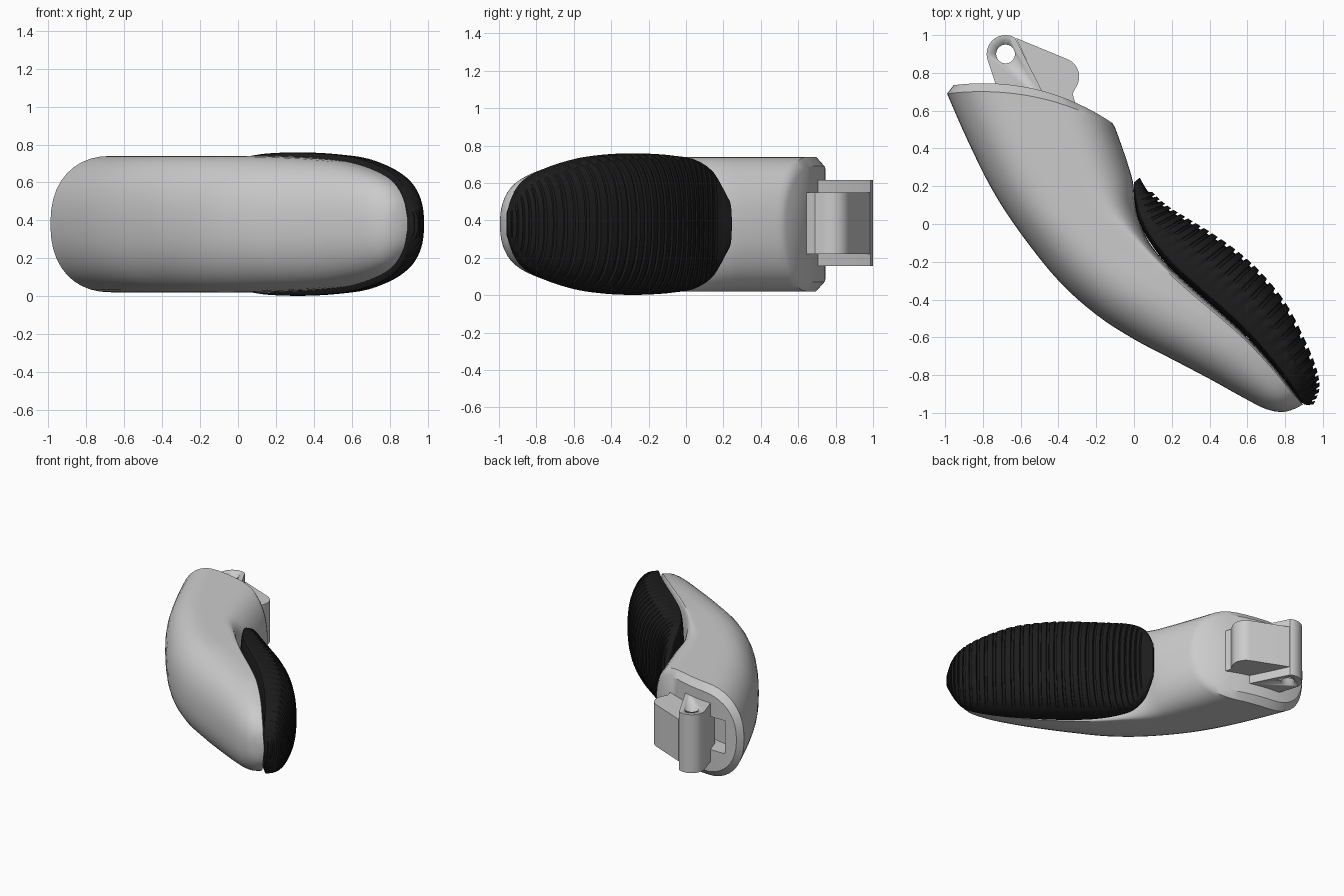
import bpy, bmesh
from math import sin, cos, pi, radians
from mathutils import Vector

if "Cube" in bpy.data.objects:
    bpy.data.objects.remove(bpy.data.objects["Cube"])

ZC = 0.38          # mid height of the whole model
N_ARC, N_FLAT = 10, 6


def interp(rows, t):
    """Catmull-Rom interpolation through a table of station rows."""
    i = min(int(t), len(rows) - 2)
    f = t - i
    p0, p1, p2, p3 = (rows[min(max(k, 0), len(rows) - 1)] for k in (i - 1, i, i + 1, i + 2))
    return [0.5 * (2 * b + (c - a) * f + (2 * a - 5 * b + 4 * c - d) * f * f
                   + (3 * b - a - 3 * c + d) * f ** 3) for a, b, c, d in zip(p0, p1, p2, p3)]


def section(row, amp=0.0, n=2.3):
    """Oval ring between a back point and a palm point with separately rounded sides."""
    lx, ly, rx, ry, h, fa, fb, bulge = row
    L, d = Vector((lx, ly)), Vector((rx - lx, ry - ly))
    w = d.length
    d.normalize()
    up = Vector((-d.y, d.x))
    a, b = max(fa, 0.02) * w, max(fb, 0.02) * w + amp
    w += amp
    e = 2 / n
    half = []
    for k in range(N_ARC + 1):
        t = pi / 2 * k / N_ARC
        half.append((a - a * max(cos(t), 0) ** e, h * sin(t) ** e))
    for k in range(1, N_FLAT):
        half.append((a + (w - b - a) * k / N_FLAT, h))
    for k in range(N_ARC + 1):
        t = pi / 2 * (1 - k / N_ARC)
        half.append((w - b + b * max(cos(t), 0) ** e, h * max(sin(t), 0) ** e))
    ring = half + [(u, -z) for u, z in half[-2:0:-1]]
    pts = []
    for u, z in ring:
        q = u / w
        p = L + d * u + up * (bulge * 4 * q * (1 - q))
        pts.append((p.x, p.y, ZC + z))
    return pts


def finish(bm, name, angle=35):
    bmesh.ops.recalc_face_normals(bm, faces=bm.faces)
    me = bpy.data.meshes.new(name)
    bm.to_mesh(me)
    bm.free()
    ob = bpy.data.objects.new(name, me)
    bpy.context.collection.objects.link(ob)
    bpy.ops.object.select_all(action='DESELECT')
    ob.select_set(True)
    bpy.context.view_layer.objects.active = ob
    if angle:
        bpy.ops.object.shade_smooth_by_angle(angle=radians(angle))
    return ob


def loft(name, rings):
    bm = bmesh.new()
    vr = [[bm.verts.new(p) for p in r] for r in rings]
    n = len(vr[0])
    for r, s in zip(vr, vr[1:]):
        for i in range(n):
            bm.faces.new((r[i], r[(i + 1) % n], s[(i + 1) % n], s[i]))
    for r in (vr[0], vr[-1]):          # caps made of strips joining top and bottom
        for i in range(n // 2):
            q = [r[i], r[i + 1], r[-(i + 1)], r[-i]]
            bm.faces.new(list(dict.fromkeys(q)))
    return finish(bm, name)


def prism(name, outline, z0, z1, angle=30):
    bm = bmesh.new()
    f = bm.faces.new([bm.verts.new((x, y, z0)) for x, y in outline])
    ext = bmesh.ops.extrude_face_region(bm, geom=[f])['geom']
    bmesh.ops.translate(bm, vec=(0, 0, z1 - z0), verts=[v for v in ext if isinstance(v, bmesh.types.BMVert)])
    return finish(bm, name, angle)


def arc(cx, cy, r, a0, a1, n=16):
    return [(cx + r * cos(radians(a0 + (a1 - a0) * k / n)),
             cy + r * sin(radians(a0 + (a1 - a0) * k / n))) for k in range(n + 1)]


def cut(ob, cutter):
    m = ob.modifiers.new("cut", 'BOOLEAN')
    m.operation, m.object, m.solver = 'DIFFERENCE', cutter, 'EXACT'
    cutter.hide_render = True
    cutter.hide_viewport = True


# Finger shell: back x,y / palm x,y / half height / back and palm rounding / end bulge
shell = [
    (-.99, .69, -.10, .51, .36, .35, .38, .075),
    (-.88, .44, -.05, .37, .36, .37, .36, .04),
    (-.75, .18, -.005, .22, .36, .40, .33, .01),
    (-.60, -.05, .01, .08, .36, .45, .25, 0),
    (-.40, -.30, .07, -.08, .36, .55, .10, 0),
    (-.20, -.48, .18, -.22, .36, .65, .06, 0),
    (.00, -.61, .32, -.35, .355, .75, .06, 0),
    (.20, -.715, .47, -.48, .345, .8, .06, 0),
    (.40, -.82, .61, -.61, .325, .85, .06, 0),
    (.58, -.92, .74, -.755, .28, .85, .06, 0),
    (.70, -.98, .83, -.87, .22, .85, .06, 0),
    (.79, -.995, .88, -.935, .13, .85, .06, 0),
    (.86, -.975, .895, -.955, .04, .8, .1, 0),
]
rim = (-.955, .735, -.115, .535, .31, .33, .36, .08)
steps = 4
rings = [section(rim)] + [section(interp(shell, k / steps)) for k in range((len(shell) - 1) * steps + 1)]
finger_shell = loft("finger_shell", rings)

# Socket pocket in the end face
pocket = prism("pocket_cutter", [(-.86, .62), (-.62, .58), (-.62, .85), (-.86, .85)], .25, .51, 0)
cut(finger_shell, pocket)

# Ribbed grip pad on the palm side
pad = [
    (.000, .22, .03, .245, .13),
    (.000, .14, .08, .165, .275),
    (.02, .03, .16, .09, .345),
    (.08, -.09, .27, .02, .366),
    (.18, -.22, .40, -.06, .376),
    (.32, -.35, .54, -.16, .378),
    (.47, -.48, .665, -.275, .37),
    (.61, -.61, .79, -.43, .35),
    (.74, -.755, .885, -.61, .305),
    (.83, -.87, .95, -.77, .245),
    (.87, -.925, .965, -.88, .17),
    (.90, -.955, .93, -.96, .07),
]
pad = [p + (.12, .8, 0) for p in pad]
pad_rings = [section(interp(pad, t), 0, 2.5) for t in (0, .2, .4, .6, .8, .95)]
ribs_per_station = 3
for k in range(10 * ribs_per_station):
    for f, amp in ((0, .018), (.62, .018), (.68, 0), (.95, 0)):
        pad_rings.append(section(interp(pad, 1 + (k + f) / ribs_per_station), amp, 2.5))
pad_rings.append(section(pad[-1], 0, 2.5))
grip_pad = loft("grip_pad", pad_rings)
rubber = bpy.data.materials.new("black_rubber")
rubber.diffuse_color = (.012, .012, .012, 1)
rubber.use_nodes = True
rubber.node_tree.nodes["Principled BSDF"].inputs["Base Color"].default_value = rubber.diffuse_color
grip_pad.data.materials.append(rubber)

# Hinge: tall barrel lug with pin hole, and a narrower stop block beside it
lug = prism("hinge_lug", arc(-.68, .9, .1, 60, 200) + [(-.70, .64), (-.47, .64), (-.48, .69)], .155, .615)
pin = prism("pin_cutter", arc(-.68, .9, .05, 0, 345, 23), .1, .7)
cut(lug, pin)
prism("hinge_stop_block", [(-.56, .6), (-.49, .70), (-.625, .985)] + arc(-.39, .78, .1, 68, -35)
      + [(-.325, .69), (-.30, .60)], .22, .55)
